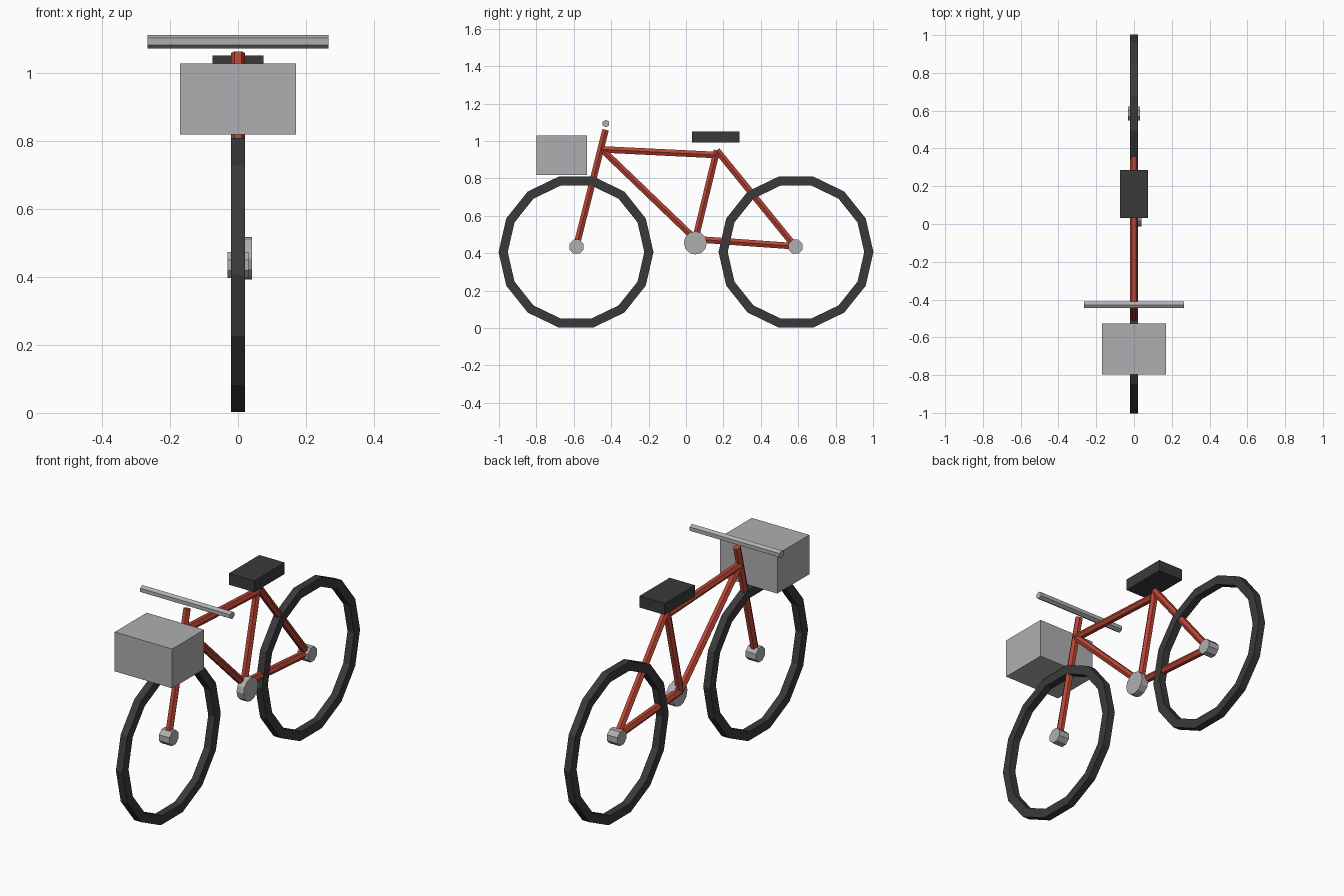
import bpy, bmesh
from math import pi, sin, cos
from mathutils import Vector, Matrix

if "Cube" in bpy.data.objects:
    bpy.data.objects.remove(bpy.data.objects["Cube"], do_unlink=True)


def material(name, r, g, b):
    m = bpy.data.materials.new(name)
    m.use_nodes = True
    m.diffuse_color = (r, g, b, 1)
    m.node_tree.nodes["Principled BSDF"].inputs["Base Color"].default_value = (r, g, b, 1)
    return m


RED = material("frame red", 0.50, 0.06, 0.035)
GREY = material("metal grey", 0.43, 0.43, 0.45)
DARK = material("rubber dark", 0.042, 0.042, 0.042)


def finish(name, bm, mat):
    bmesh.ops.recalc_face_normals(bm, faces=bm.faces)
    mesh = bpy.data.meshes.new(name)
    bm.to_mesh(mesh)
    bm.free()
    mesh.materials.append(mat)
    ob = bpy.data.objects.new(name, mesh)
    bpy.context.collection.objects.link(ob)
    return ob


def box(name, centre, size, mat):
    bm = bmesh.new()
    bmesh.ops.create_cube(bm, size=1, matrix=Matrix.Translation(centre) @ Matrix.Diagonal((*size, 1)))
    finish(name, bm, mat)


def rod(name, a, b, radius, sides, mat, spin=0):
    """Straight prism from a to b; one corner lies along the x axis for rods in the side plane."""
    a, b = Vector(a), Vector(b)
    d = (b - a).normalized()
    u = Vector((0, 0, 1)) if abs(d.x) > 0.9 else Vector((1, 0, 0))
    v = d.cross(u)
    bm = bmesh.new()
    rings = []
    for end in (a, b):
        angles = [2 * pi * i / sides + spin for i in range(sides)]
        rings.append([bm.verts.new(end + radius * (u * cos(t) + v * sin(t))) for t in angles])
        bm.faces.new(rings[-1])
    for i in range(sides):
        j = (i + 1) % sides
        bm.faces.new((rings[0][i], rings[0][j], rings[1][j], rings[1][i]))
    finish(name, bm, mat)


def tyre(name, y, z, outer, inner, half, sides=14):
    """Faceted hoop with a square section."""
    bm = bmesh.new()
    section = [(outer, -half), (outer, half), (inner, half), (inner, -half)]
    rings = []
    for i in range(sides):
        t = 2 * pi * i / sides
        rings.append([bm.verts.new((x, y + r * cos(t), z + r * sin(t))) for r, x in section])
    for i in range(sides):
        p, q = rings[i], rings[(i + 1) % sides]
        for k in range(4):
            m = (k + 1) % 4
            bm.faces.new((p[k], p[m], q[m], q[k]))
    finish(name, bm, DARK)


# Wheels and hubs
for label, side in (("front", -1), ("rear", 1)):
    tyre(label + "_tyre", side * 0.588, 0.406, 0.414, 0.365, 0.02)
    rod(label + "_hub", (-0.031, side * 0.585, 0.435), (0.031, side * 0.585, 0.435), 0.041, 8, GREY, pi / 8)

# Frame tubes, as points in the side plane
head, crank = (0, -0.45, 0.955), (0, 0.05, 0.475)
seat_top, axle = (0, 0.165, 0.95), (0, 0.582, 0.437)
for name, a, b in (
    ("fork_and_stem", (0, -0.586, 0.437), (0, -0.43, 1.06)),
    ("top_tube", head, (0, 0.16, 0.925)),
    ("down_tube", head, crank),
    ("seat_tube", crank, seat_top),
    ("seat_stay", seat_top, axle),
    ("chain_stay", crank, axle),
):
    rod(name, a, b, 0.02, 6, RED)

# Fittings
rod("chainring", (0, 0.05, 0.455), (0.041, 0.05, 0.455), 0.062, 12, GREY)
rod("handlebar", (-0.266, -0.428, 1.093), (0.266, -0.428, 1.093), 0.02, 6, GREY)
box("seat", (0, 0.159, 1.021), (0.15, 0.256, 0.061), DARK)
box("basket", (0, -0.663, 0.924), (0.34, 0.27, 0.21), GREY)
